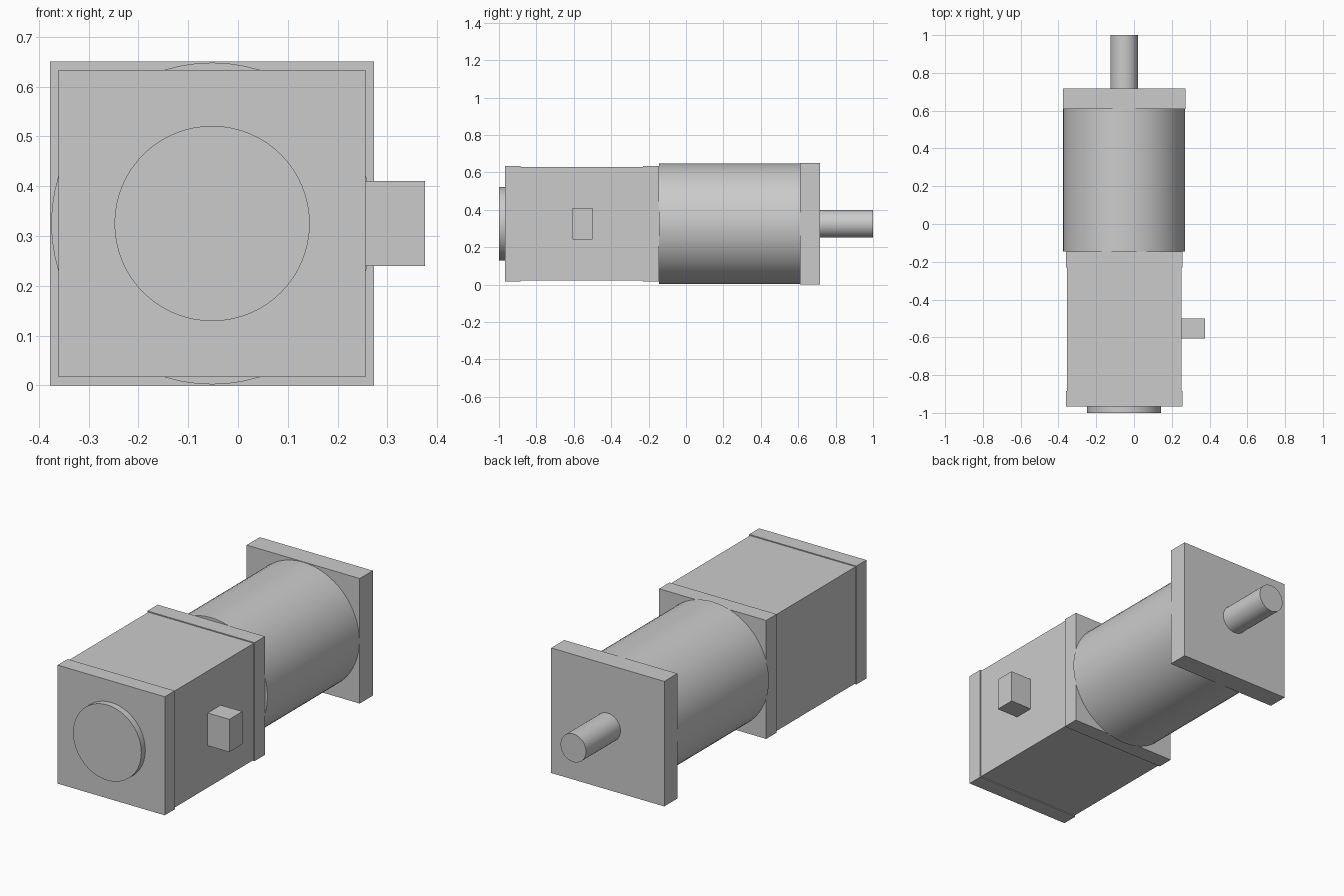
import bpy
import math

default = bpy.data.objects.get("Cube")
if default:
    bpy.data.objects.remove(default, do_unlink=True)

# Common axis of the gearmotor, running along y
CX, CZ = -0.052, 0.325

grey = bpy.data.materials.new("plain_grey")
grey.use_nodes = True
grey.diffuse_color = (0.6, 0.6, 0.6, 1)
grey.node_tree.nodes["Principled BSDF"].inputs["Base Color"].default_value = (0.6, 0.6, 0.6, 1)


def finish(name):
    obj = bpy.context.object
    obj.name = obj.data.name = name
    obj.data.materials.append(grey)
    bpy.ops.object.transform_apply(location=False, rotation=True, scale=True)
    return obj


def box(name, x, y, z):
    """Box spanning the (low, high) pairs on each axis."""
    spans = (x, y, z)
    bpy.ops.mesh.primitive_cube_add(size=1, location=[(a + b) / 2 for a, b in spans])
    bpy.context.object.scale = [b - a for a, b in spans]
    return finish(name)


def square_block(name, half, y0, y1):
    return box(name, (CX - half, CX + half), (y0, y1), (CZ - half, CZ + half))


def rod(name, radius, y0, y1):
    bpy.ops.mesh.primitive_cylinder_add(
        vertices=64, radius=radius, depth=y1 - y0,
        location=(CX, (y0 + y1) / 2, CZ), rotation=(math.pi / 2, 0, 0))
    finish(name)
    bpy.ops.object.shade_smooth_by_angle(angle=math.radians(30))


# Motor: slightly recessed body between two end caps
square_block("motor_body", 0.303, -0.885, -0.23)
square_block("motor_front_cap", 0.308, -0.967, -0.885)
square_block("motor_rear_cap", 0.308, -0.23, -0.145)
rod("front_boss", 0.196, -1.0, -0.967)

# Cable connector on the left side
box("connector", (0.251, 0.375), (-0.607, -0.5), (0.24, 0.41))

# Gearbox, mounting flange and output shaft
rod("gearbox", 0.323, -0.145, 0.61)
square_block("mounting_flange", 0.325, 0.61, 0.717)
rod("output_shaft", 0.073, 0.717, 1.0)
